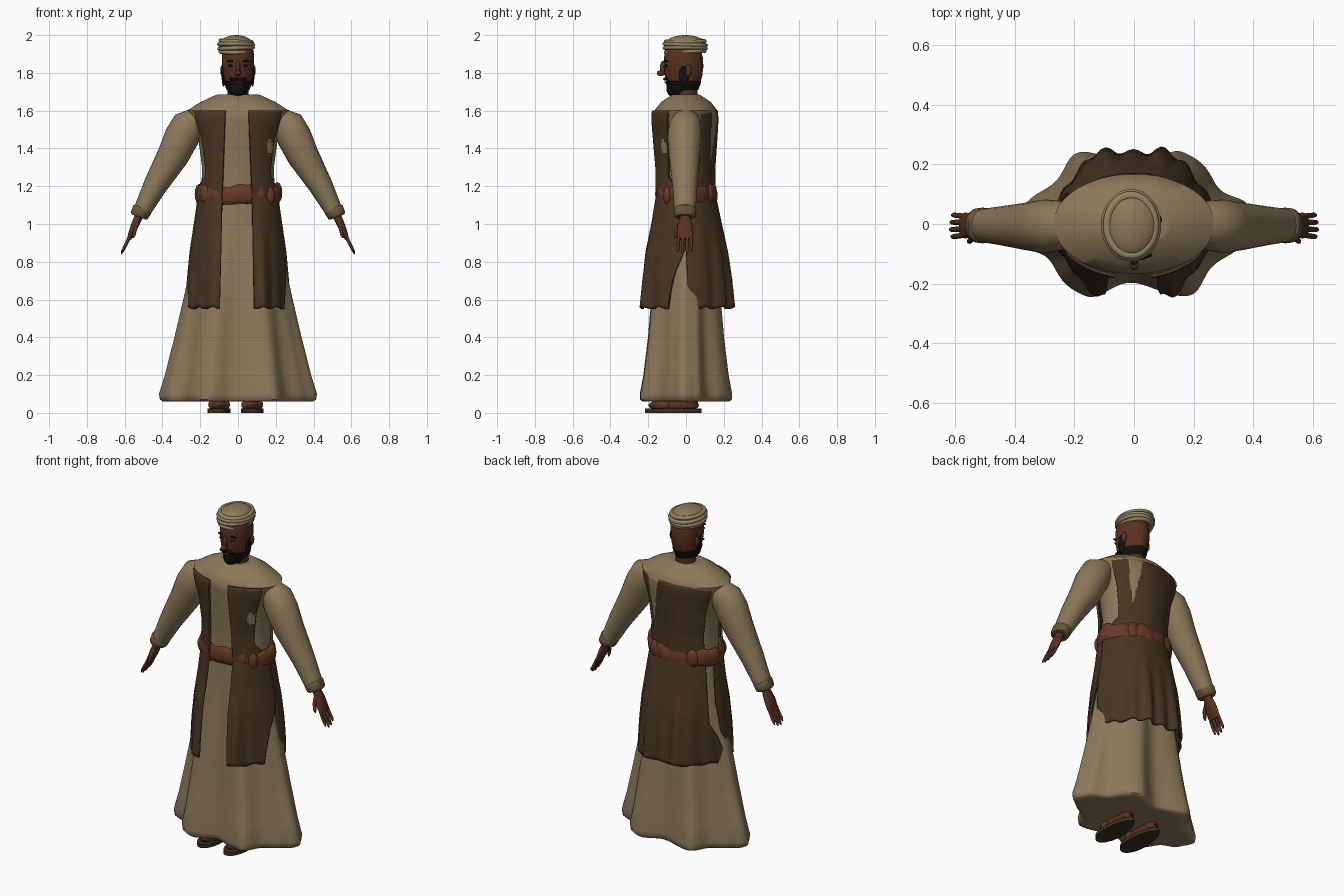
import bpy, bmesh, math
from math import sin, cos, pi, radians, acos
from mathutils import Vector

if "Cube" in bpy.data.objects:
    bpy.data.objects.remove(bpy.data.objects["Cube"])


def material(name, r, g, b):
    m = bpy.data.materials.new(name)
    m.diffuse_color = (r, g, b, 1)
    m.use_nodes = True
    m.node_tree.nodes["Principled BSDF"].inputs["Base Color"].default_value = m.diffuse_color
    return m


TAN = material("tan cloth", 0.265, 0.19, 0.102)
PALE = material("pale cloth", 0.30, 0.23, 0.135)
TRIM = material("dark tan trim", 0.14, 0.095, 0.048)
BROWN = material("brown cloth", 0.066, 0.036, 0.016)
RUST = material("rust sash", 0.14, 0.041, 0.02)
SKIN = material("skin", 0.1, 0.031, 0.015)
BLACK = material("black hair", 0.006, 0.005, 0.005)
SOLE = material("sole leather", 0.045, 0.028, 0.012)


def finish(name, bm, mat, angle=50):
    bmesh.ops.recalc_face_normals(bm, faces=bm.faces)
    me = bpy.data.meshes.new(name)
    bm.to_mesh(me)
    bm.free()
    ob = bpy.data.objects.new(name, me)
    bpy.context.collection.objects.link(ob)
    me.materials.append(mat)
    bpy.ops.object.select_all(action='DESELECT')
    ob.select_set(True)
    bpy.context.view_layer.objects.active = ob
    bpy.ops.object.shade_smooth_by_angle(angle=radians(angle))
    return ob


def loft(name, rings, mat, closed=True, caps=True, loop=False, angle=50):
    """Skin a list of point rings."""
    bm = bmesh.new()
    rows = [[bm.verts.new(p) for p in r] for r in rings]
    n = len(rows[0])
    pairs = list(zip(rows, rows[1:])) + ([(rows[-1], rows[0])] if loop else [])
    for a, b in pairs:
        for i in range(n if closed else n - 1):
            j = (i + 1) % n
            bm.faces.new((a[i], a[j], b[j], b[i]))
    if caps and closed and not loop:
        bm.faces.new(rows[0])
        bm.faces.new(rows[-1])
    return finish(name, bm, mat, angle)


def ellipsoid(name, loc, size, mat, seg=16):
    bm = bmesh.new()
    bmesh.ops.create_uvsphere(bm, u_segments=seg, v_segments=seg // 2 + 2, radius=1)
    for v in bm.verts:
        v.co = Vector(v.co) * Vector(size) + Vector(loc)
    return finish(name, bm, mat)


def tube(name, sections, mat, seg=20):
    """Limb through (x, y, z, thickness, half width in y), bending in xz."""
    rings = []
    for k, (x, y, z, a, b) in enumerate(sections):
        p, q = sections[max(k - 1, 0)], sections[min(k + 1, len(sections) - 1)]
        dx, dz = q[0] - p[0], q[2] - p[2]
        l = math.hypot(dx, dz)
        rings.append([(x - dz / l * a * cos(t), y + b * sin(t), z + dx / l * a * cos(t))
                      for t in (2 * pi * i / seg for i in range(seg))])
    return loft(name, rings, mat)


def sample(rows, z):
    """Interpolate a profile table at height z."""
    for a, b in zip(rows, rows[1:]):
        if z <= b[0]:
            f = max(0, (z - a[0]) / (b[0] - a[0]))
            return [u + (v - u) * f for u, v in zip(a, b)][1:]
    return rows[-1][1:]


def folded(t, z, rx, ry, fold):
    pinch = 1 - 0.9 * fold * sin(2 * t) ** 2
    ripple = 1 + 0.12 * fold * cos(14 * t + 1)
    return (rx * cos(t) * pinch * ripple, ry * sin(t) * (1 + fold * cos(6 * t)) * ripple, z)


# Robe: flared, folded skirt, closed below, up to the sloping shoulders
robe = [(0.06, .1, .06, .1), (0.06, .34, .19, .14), (0.06, .39, .222, .16), (0.07, .407, .235, .16),
        (0.10, .412, .237, .16), (0.2, .382, .22, .15), (0.4, .333, .2, .12), (0.6, .287, .185, .1),
        (0.8, .245, .165, .06), (1.0, .215, .15, .03), (1.15, .195, .14, 0), (1.3, .19, .145, 0),
        (1.45, .21, .158, 0), (1.55, .25, .166, 0), (1.6, .27, .167, 0), (1.645, .2, .132, 0),
        (1.68, .125, .08, 0), (1.685, .11, .07, 0), (1.678, .06, .05, 0)]
loft("robe", [[folded(2 * pi * i / 120, *r) for i in range(120)] for r in robe], TAN)

# Open vest: back panel and two front panels, split at the sides
vest = [(0.555, .272, .25, .06), (0.7, .264, .24, .05), (0.85, .25, .222, .04), (1.0, .228, .188, .02),
        (1.15, .207, .158, 0), (1.3, .2, .158, 0), (1.45, .22, .168, 0), (1.55, .255, .174, 0),
        (1.61, .262, .17, 0)]
front_right = [(.555, -24), (.75, -13), (.88, 0), (1.15, 0), (1.25, -32), (1.62, -30)]
front_left = [(.555, -8), (.72, 8), (.9, 14), (1.15, 12), (1.25, -32), (1.62, -30)]
back_right = [(.555, 3), (.88, 0), (1.15, 0), (1.25, 32), (1.62, 30)]
back_left = [(.555, 2), (.7, 14), (.78, 26), (1.15, 30), (1.25, 32), (1.62, 30)]
inner_edge = [(.555, .088), (1.1, .075), (1.61, .055)]


def panel(name, limits):
    rings, rows, cols = [], 56, 60
    for k in range(rows + 1):
        z = 0.555 + (1.6 - 0.555) * k / rows
        rx, ry, fold = sample(vest, z)
        t0, t1 = limits(z, rx)
        row = []
        for i in range(cols + 1):
            t = t0 + (t1 - t0) * i / cols
            ripple = 0.012 * max(0, (1 - z) / .45) * sin(17 * t)
            x, y, z2 = folded(t, z + ripple * .5, rx, ry + ripple, fold)
            row.append((x, y - .008 * min(1, max(0, (z - 1) / .2)), z2))
        rings.append(row)
    ob = loft(name, rings, BROWN, closed=False)
    # Robe cloth showing through: a wedge behind the shoulder, a spot on the chest
    ob.data.materials.append(TAN)
    for f in ob.data.polygons:
        x, y, z = f.center
        wedge = y > 0 and abs(x - .115) < .042 * (z - 1.33) / .27
        spot = y < 0 and ((x - .165) / .016) ** 2 + ((z - 1.41) / .035) ** 2 < 1
        f.material_index = 1 if wedge or spot else 0
    mod = ob.modifiers.new("thickness", 'SOLIDIFY')
    mod.thickness = 0.012
    mod.offset = 0


def deg(table, z):
    return radians(sample(table, z)[0])


panel("vest_front_right", lambda z, rx: (-acos(sample(inner_edge, z)[0] / rx), deg(front_right, z)))
panel("vest_front_left", lambda z, rx: (-pi + acos((sample(inner_edge, z)[0] + .01) / rx),
                                        -pi - deg(front_left, z)))
panel("vest_back", lambda z, rx: (deg(back_right, z), pi - deg(back_left, z)))

# Sash: lumpy wrapped band with bunched knots
band = []
for i in range(96):
    t = 2 * pi * i / 96
    lump = 0.006 * sin(5 * t + 1) + 0.004 * sin(11 * t)
    row = []
    for j in range(12):
        u = 2 * pi * j / 12
        d = (0.02 + lump * .6) * cos(u)
        row.append(((.21 + d) * cos(t), (.143 + d) * sin(t), 1.157 + lump + (.05 + lump * .5) * sin(u)))
    band.append(row)
loft("sash", band, RUST, loop=True)
for k, a in enumerate((-140, -118, -60, -42, 60, 84, 125)):
    t = radians(a)
    ellipsoid("sash_knot_%d" % k, (.208 * cos(t), .144 * sin(t), 1.155 + .006 * (-1) ** k),
              (.042, .024, .056), RUST)

# Arms, cuffs and hands, mirrored
for side, s in (("right", 1), ("left", -1)):
    def limb(name, pts, mat, seg=20):
        tube(side + "_" + name, [(s * p[0],) + p[1:] for p in pts], mat, seg)

    limb("sleeve", [(.17, 0, 1.585, .02, .03), (.215, 0, 1.565, .055, .065), (.262, -.005, 1.523, .09, .085),
                    (.298, -.008, 1.46, .092, .09), (.345, -.008, 1.36, .084, .082),
                    (.44, -.006, 1.2, .063, .066), (.515, -.005, 1.055, .045, .055),
                    (.512, -.005, 1.06, .03, .035)], TAN, 28)
    limb("cuff", [(.503, -.005, 1.085, .043, .052), (.507, -.005, 1.077, .052, .06),
                  (.523, -.005, 1.045, .048, .058), (.526, -.005, 1.037, .04, .05)], TRIM, 28)
    limb("hand", [(.50, -.005, 1.09, .026, .03), (.53, -.005, 1.03, .022, .027),
                  (.548, -.005, .99, .02, .04), (.565, -.005, .95, .016, .044),
                  (.577, -.005, .92, .011, .04)], SKIN)
    for k in range(4):
        y, drop = -.037 + .021 * k, (.012, 0, .004, .018)[k]
        limb("finger_%d" % k, [(.568, y, .945, .009, .009), (.592, y * 1.1, .895, .009, .009),
                               (.612 - drop * .4, y * 1.15, .855 + drop, .007, .008),
                               (.618 - drop * .4, y * 1.15, .84 + drop, .003, .004)], SKIN, 8)
    limb("thumb", [(.535, -.025, 1.01, .011, .012), (.543, -.05, .975, .01, .011),
                   (.552, -.058, .94, .009, .009), (.556, -.058, .925, .003, .004)], SKIN, 8)

    # Feet and sandals
    x = .075 if s > 0 else -.1
    foot = [(x + .06 * cos(t) * (1 - .12 * sin(t)), -.068 + .15 * sin(t))
            for t in (2 * pi * i / 32 for i in range(32))]
    loft(side + "_sole", [[(px, py, z) for px, py in foot] for z in (0, .022)], SOLE)
    ellipsoid(side + "_foot", (x, -.065, .04), (.05, .135, .036), SKIN)
    ellipsoid(side + "_strap", (x, -.115, .043), (.058, .045, .038), RUST)
    tube(side + "_ankle", [(x, .02, .03, .035, .042), (x, .02, .075, .04, .045)], SKIN)


def head_ring(z, rx, front, back, grow=0):
    return [((rx + grow) * cos(t), (front + back) / 2 + ((back - front) / 2 + grow) * sin(t), z)
            for t in (2 * pi * i / 32 for i in range(32))]


# Neck and head
loft("head", [head_ring(*r) for r in [
    (1.64, .06, -.05, .06), (1.69, .056, -.055, .06), (1.71, .057, -.075, .062), (1.74, .067, -.097, .073),
    (1.78, .077, -.11, .085), (1.83, .084, -.117, .092), (1.88, .086, -.116, .09), (1.92, .082, -.11, .078),
    (1.96, .06, -.08, .06)]], SKIN)
# Beard running round the jaw to the nape
loft("beard", [head_ring(*r, .005) for r in [
    (1.678, .022, -.075, -.02), (1.686, .036, -.082, .02), (1.71, .055, -.088, .06), (1.74, .067, -.1, .072),
    (1.755, .07, -.103, .075), (1.76, .06, -.09, .07)]], BLACK)
ellipsoid("chin_beard", (0, -.08, 1.72), (.04, .024, .042), BLACK)
ellipsoid("lips", (0, -.109, 1.75), (.02, .006, .005), RUST)
ellipsoid("nose_bridge", (0, -.12, 1.825), (.012, .018, .04), SKIN)
ellipsoid("nose_tip", (0, -.134, 1.799), (.016, .021, .015), SKIN)
for side, s in (("right", 1), ("left", -1)):
    ellipsoid(side + "_moustache", (s * .021, -.109, 1.768), (.024, .012, .009), BLACK)
    ellipsoid(side + "_eye", (s * .036, -.104, 1.838), (.016, .007, .007), BLACK)
    ellipsoid(side + "_brow", (s * .038, -.104, 1.862), (.023, .01, .005), BLACK)
    ellipsoid(side + "_sideburn", (s * .077, -.012, 1.792), (.01, .026, .066), BLACK)
    ellipsoid(side + "_ear", (s * .083, .014, 1.812), (.011, .016, .03), SKIN)

# Turban: wound coils under a domed crown
for k, (z, rx, ry) in enumerate([(1.912, .08, .1), (1.931, .086, .106), (1.95, .087, .107), (1.967, .08, .1)]):
    coil = []
    for i in range(48):
        t = 2 * pi * i / 48
        wave = .004 * sin(t + k * 1.7)
        coil.append([(-.01 + (rx + .014 * cos(u)) * cos(t), -.004 + (ry + .014 * cos(u)) * sin(t),
                      z + wave + .011 * sin(u)) for u in (2 * pi * j / 10 for j in range(10))])
    loft("turban_coil_%d" % k, coil, PALE, loop=True)
ellipsoid("turban_crown", (-.01, -.004, 1.95), (.088, .108, .05), TAN, 32)
